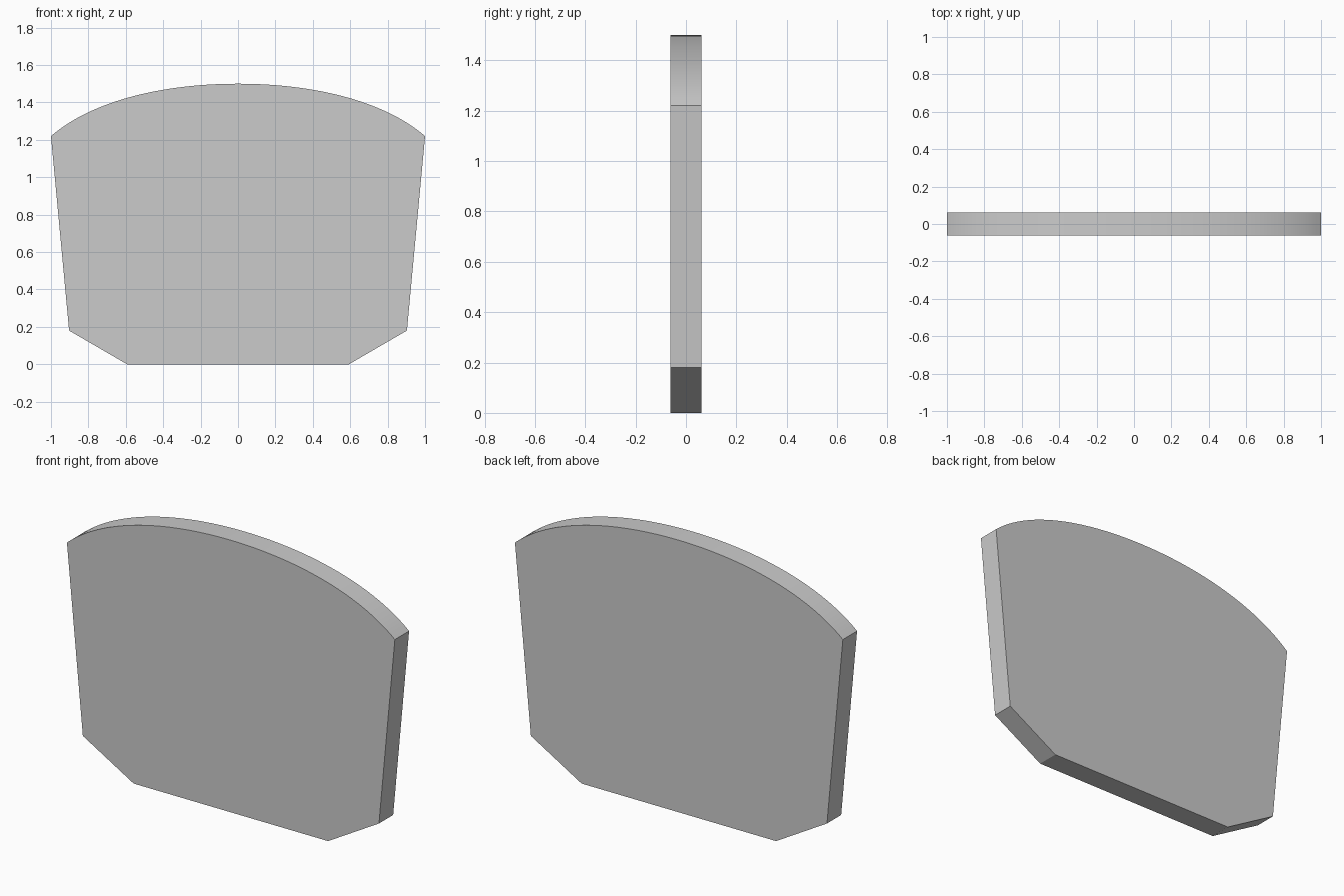
import bpy, bmesh
from mathutils import Vector
from mathutils.geometry import interpolate_bezier

if "Cube" in bpy.data.objects:
    bpy.data.objects.remove(bpy.data.objects["Cube"])

HALF = 0.062

# Right half of the outline: chamfered foot, flared side, arched top
arch = interpolate_bezier(Vector((1.0, 1.22)), Vector((0.78, 1.41)),
                          Vector((0.4, 1.5)), Vector((0.0, 1.5)), 25)
right = [(0.593, 0.0), (0.903, 0.18)] + [(p[0], p[1]) for p in arch]
outline = right + [(-x, z) for x, z in reversed(right[:-1])]

# Extrude the outline through the panel thickness
bm = bmesh.new()
face = bm.faces.new([bm.verts.new((x, -HALF, z)) for x, z in outline])
geom = bmesh.ops.extrude_face_region(bm, geom=[face], use_keep_orig=True)["geom"]
moved = [g for g in geom if isinstance(g, bmesh.types.BMVert)]
bmesh.ops.translate(bm, verts=moved, vec=(0, 2 * HALF, 0))
bmesh.ops.recalc_face_normals(bm, faces=bm.faces)
mesh = bpy.data.meshes.new("arched_panel")
bm.to_mesh(mesh)
bm.free()

panel = bpy.data.objects.new("arched_panel", mesh)
bpy.context.collection.objects.link(panel)

# Smooth the arch while keeping the panel's corners sharp
bpy.context.view_layer.objects.active = panel
panel.select_set(True)
bpy.ops.object.shade_smooth_by_angle(angle=0.35)
